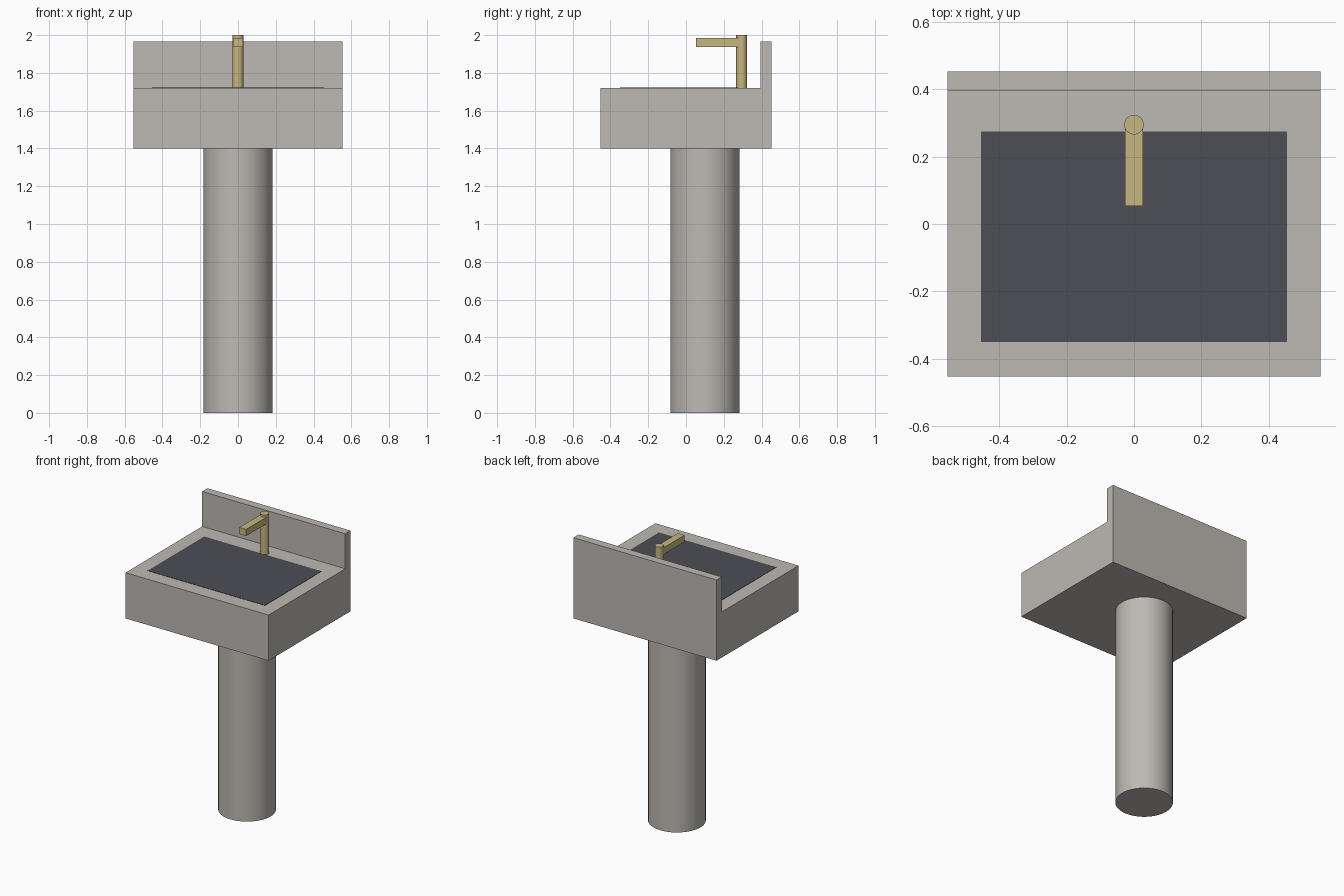
import bpy, bmesh, math
from mathutils import Matrix, Vector

old = bpy.data.objects.get("Cube")
if old:
    bpy.data.objects.remove(old, do_unlink=True)


def material(name, rgb):
    m = bpy.data.materials.new(name)
    m.use_nodes = True
    m.diffuse_color = (*rgb, 1)
    m.node_tree.nodes["Principled BSDF"].inputs["Base Color"].default_value = (*rgb, 1)
    return m


stone = material("warm grey stone", (0.51, 0.485, 0.45))
dark = material("dark slate", (0.075, 0.075, 0.093))
brass = material("pale brass", (0.57, 0.47, 0.22))


def finish(name, bm, mat):
    bmesh.ops.recalc_face_normals(bm, faces=bm.faces)
    mesh = bpy.data.meshes.new(name)
    bm.to_mesh(mesh)
    bm.free()
    mesh.materials.append(mat)
    obj = bpy.data.objects.new(name, mesh)
    bpy.context.collection.objects.link(obj)
    return obj


def box(name, lo, hi, mat):
    lo, hi = Vector(lo), Vector(hi)
    bm = bmesh.new()
    bmesh.ops.create_cube(bm, size=1, matrix=Matrix.Translation((lo + hi) / 2) @ Matrix.Diagonal((*(hi - lo), 1)))
    return finish(name, bm, mat)


def cylinder(name, radius, y, z0, z1, mat, sides):
    bm = bmesh.new()
    bmesh.ops.create_cone(bm, cap_ends=True, segments=sides, radius1=radius, radius2=radius,
                          depth=z1 - z0, matrix=Matrix.Translation((0, y, (z0 + z1) / 2)))
    obj = finish(name, bm, mat)
    bpy.ops.object.select_all(action="DESELECT")
    obj.select_set(True)
    bpy.context.view_layer.objects.active = obj
    bpy.ops.object.shade_smooth_by_angle(angle=math.radians(35))
    return obj


# Basin and splashback: one L-shaped side profile extruded across the width
half_w, half_d, deck = 0.554, 0.453, 1.72
profile = [(-half_d, 1.4), (half_d, 1.4), (half_d, 1.965),
           (0.395, 1.965), (0.395, deck), (-half_d, deck)]
bm = bmesh.new()
side = bm.faces.new([bm.verts.new((-half_w, y, z)) for y, z in profile])
ext = bmesh.ops.extrude_face_region(bm, geom=[side])
bmesh.ops.translate(bm, vec=(2 * half_w, 0, 0),
                    verts=[g for g in ext["geom"] if isinstance(g, bmesh.types.BMVert)])
finish("basin_with_splashback", bm, stone)

# Dark bowl surface set on the deck
box("bowl_surface", (-0.454, -0.35, deck - 0.004), (0.454, 0.275, deck + 0.002), dark)

# Pedestal column
cylinder("pedestal", 0.183, 0.1, 0, 1.4, stone, 48)

# Tap
cylinder("tap_post", 0.029, 0.295, deck, 2.0, brass, 32)
box("tap_spout", (-0.026, 0.053, 1.938), (0.026, 0.295, 1.985), brass)
